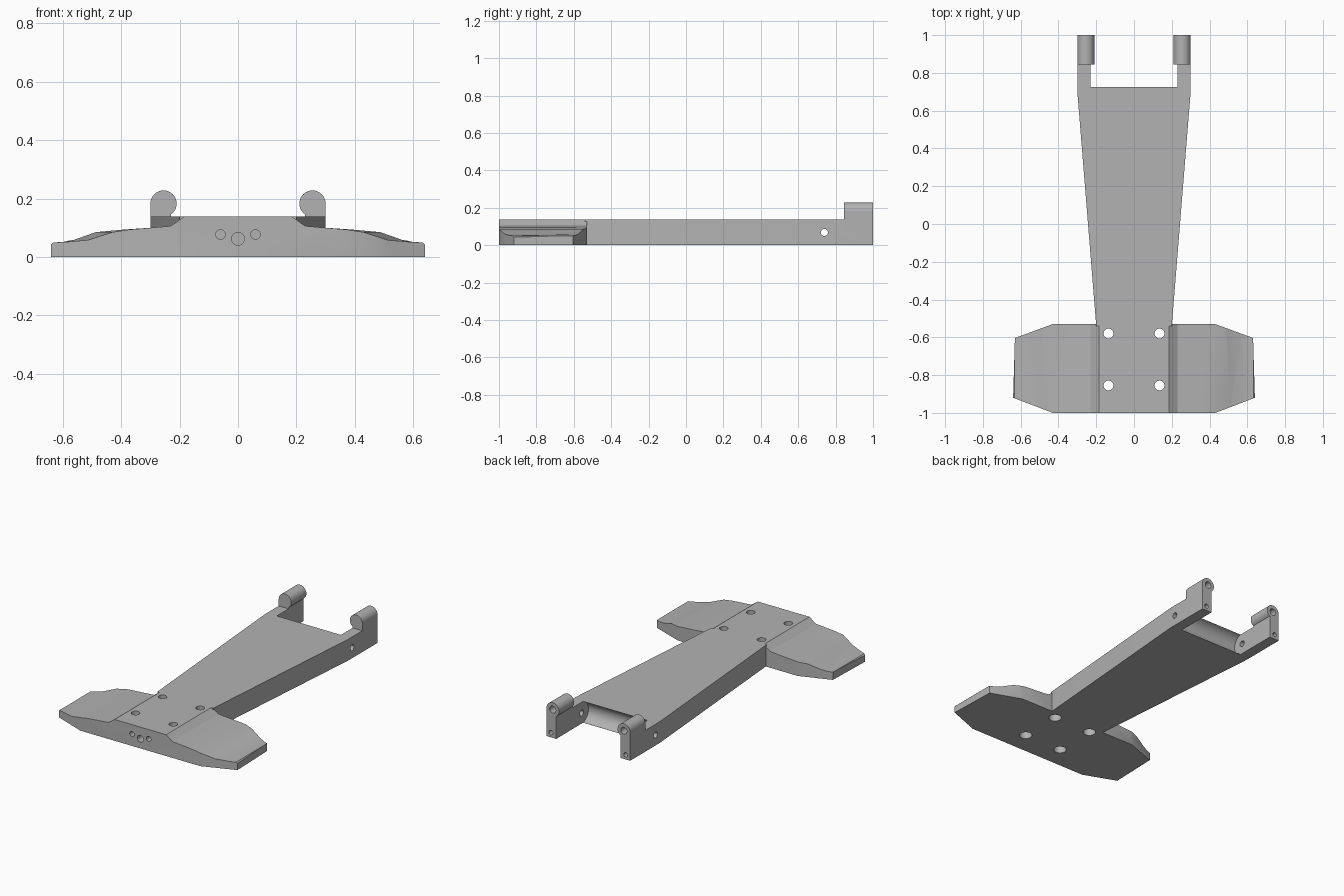
import bpy, bmesh, math
from mathutils import Vector, Matrix

cube = bpy.data.objects.get("Cube")
if cube:
    bpy.data.objects.remove(cube)

grey = bpy.data.materials.new("plain grey")
grey.use_nodes = True
grey.diffuse_color = (0.45, 0.45, 0.45, 1)
grey.node_tree.nodes["Principled BSDF"].inputs["Base Color"].default_value = (0.45, 0.45, 0.45, 1)


def finish(bm, name):
    bmesh.ops.recalc_face_normals(bm, faces=bm.faces)
    mesh = bpy.data.meshes.new(name)
    bm.to_mesh(mesh)
    bm.free()
    mesh.materials.append(grey)
    obj = bpy.data.objects.new(name, mesh)
    bpy.context.collection.objects.link(obj)
    return obj


def loft(name, start, end, cuts=()):
    """Join two matching outlines, then trim with planes (point, normal)."""
    bm = bmesh.new()
    a = [bm.verts.new(p) for p in start]
    b = [bm.verts.new(p) for p in end]
    bm.faces.new(a)
    bm.faces.new(b)
    for i in range(len(a)):
        j = (i + 1) % len(a)
        bm.faces.new((a[i], a[j], b[j], b[i]))
    bmesh.ops.triangulate(bm, faces=[f for f in bm.faces if len(f.verts) == 4])
    for point, normal in cuts:
        geom = bm.verts[:] + bm.edges[:] + bm.faces[:]
        cut = bmesh.ops.bisect_plane(bm, geom=geom, plane_co=point, plane_no=normal, clear_outer=True)
        edges = [e for e in cut["geom_cut"] if isinstance(e, bmesh.types.BMEdge)]
        bmesh.ops.holes_fill(bm, edges=edges)
    return finish(bm, name)


def rod(name, start, end, radius, sides=32):
    start, end = Vector(start), Vector(end)
    axis = end - start
    turn = axis.to_track_quat('Z', 'Y').to_matrix().to_4x4()
    bm = bmesh.new()
    bmesh.ops.create_cone(bm, cap_ends=True, segments=sides, radius1=radius, radius2=radius,
                          depth=axis.length, matrix=Matrix.Translation((start + end) / 2) @ turn)
    return finish(bm, name)


def box(name, low, high):
    low, high = Vector(low), Vector(high)
    bm = bmesh.new()
    bmesh.ops.create_cube(bm, size=1, matrix=Matrix.Translation((low + high) / 2)
                          @ Matrix.Diagonal((*(high - low), 1)))
    return finish(bm, name)


def combine(target, tool, operation):
    mod = target.modifiers.new(operation.title(), 'BOOLEAN')
    mod.operation, mod.solver, mod.object = operation, 'EXACT', tool
    bpy.context.view_layer.objects.active = target
    bpy.ops.object.modifier_apply(modifier=mod.name)
    bpy.data.objects.remove(tool)


TOP = 0.138

# Tapered arm
half = [(0.2, -0.54), (0.3, 0.7), (0.3, 1)]
plan = half + [(-x, y) for x, y in reversed(half)]
arm = loft("tapered_arm", [(x, y, 0) for x, y in plan], [(x, y, TOP) for x, y in plan])

# Open fork with a hollowed back wall around the pivot
combine(arm, box("fork_gap", (-0.23, 0.725, -0.1), (0.23, 1.1, 0.3)), 'DIFFERENCE')
combine(arm, rod("wall_hollow", (-0.23, 0.74, 0.069), (0.23, 0.74, 0.069), 0.0705, 64), 'DIFFERENCE')


# Winged foot: top outline sweeps inward toward the front
def section(y, sweep):
    side = [(0.64, 0), (0.64, 0.042), (0.632, 0.05), (0.605 - 0.3 * sweep, 0.051),
            (0.57 - sweep, 0.058), (0.49 - sweep, 0.085), (0.39 - 0.3 * sweep, 0.094),
            (0.3, 0.1), (0.23, 0.106), (0.185, TOP)]
    return [(x, y, z) for x, z in side] + [(-x, y, z) for x, z in reversed(side)]


corners = []
for s in (-1, 1):
    corners += [((s * 0.43, -1, 0), (s * 0.08, -0.21, 0)),
                ((s * 0.43, -0.53, 0), (s * 0.075, 0.205, 0)),
                ((s * 0.64, -0.92, 0), (s, 0.03, 0))]
foot = loft("winged_foot", section(-1, 0.06), section(-0.53, 0), corners)
combine(arm, foot, 'UNION')

# Rounded lugs on the fork ends
for s in (-1, 1):
    x0, x1 = sorted((s * 0.23, s * 0.3))
    combine(arm, box("lug_block", (x0, 0.845, 0.1), (x1, 1, 0.183)), 'UNION')
    combine(arm, rod("lug_barrel", (s * 0.255, 0.845, 0.183), (s * 0.255, 1, 0.183), 0.045), 'UNION')

# Drilled holes
holes = [((0, -1.1, 0.062), (0, -0.9, 0.062), 0.022)]
for s in (-1, 1):
    holes += [((s * 0.06, -1.1, 0.077), (s * 0.06, -0.9, 0.077), 0.016),
              ((s * 0.255, 0.9, 0.183), (s * 0.255, 1.1, 0.183), 0.022),
              ((s * 0.268, 0.9, 0.03), (s * 0.268, 1.1, 0.03), 0.014),
              ((s * 0.2, 0.74, 0.068), (s * 0.4, 0.74, 0.068), 0.019)]
    for y in (-0.58, -0.855):
        holes += [((s * 0.135, y, -0.1), (s * 0.135, y, 0.3), 0.026),
                  ((s * 0.135, y, -0.1), (s * 0.135, y, 0.05), 0.038)]
for start, end, radius in holes:
    combine(arm, rod("drill", start, end, radius), 'DIFFERENCE')

bpy.ops.object.select_all(action='DESELECT')
arm.select_set(True)
bpy.context.view_layer.objects.active = arm
bpy.ops.object.shade_smooth_by_angle(angle=math.radians(25))
